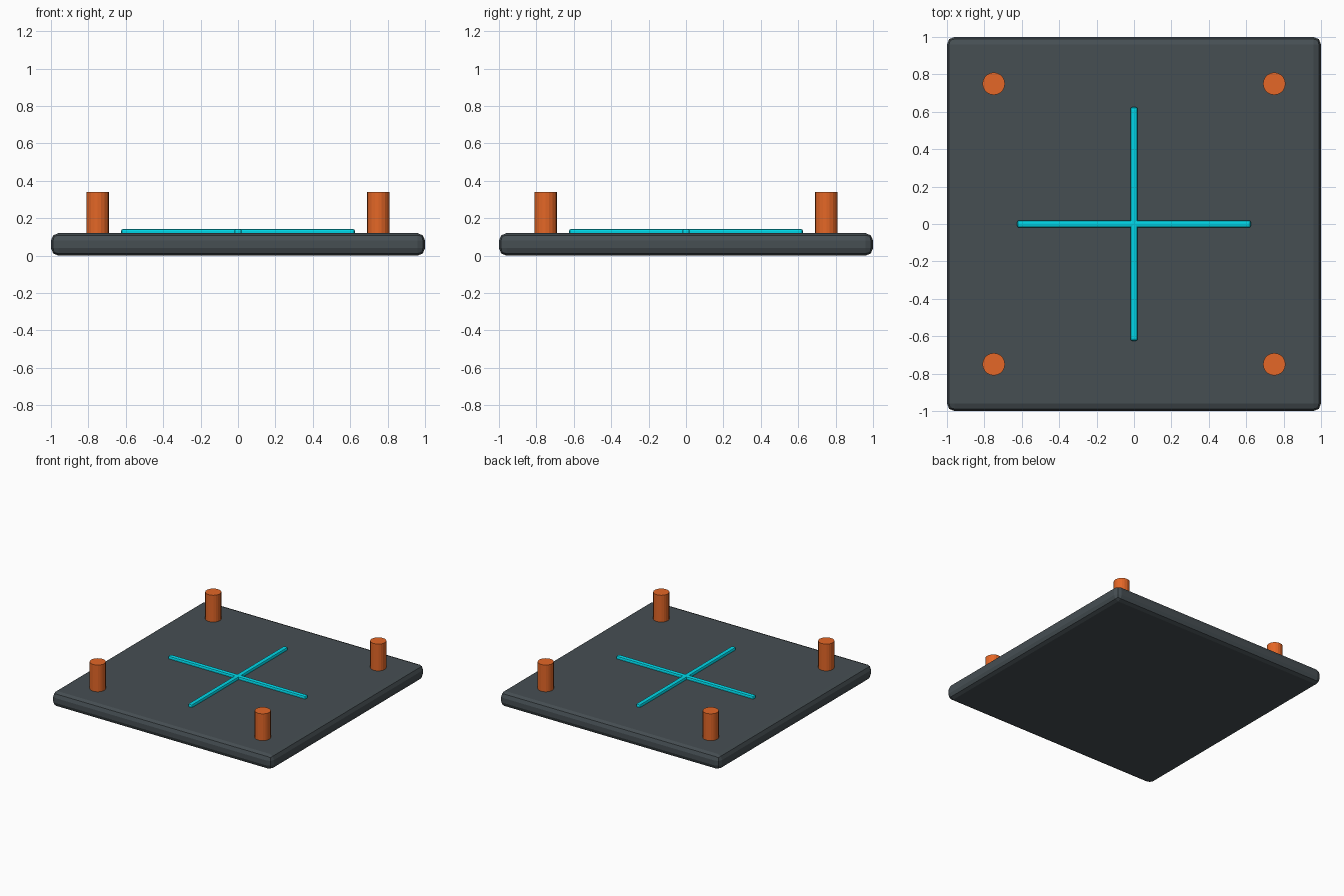
import bpy

# Remove the default cube
if "Cube" in bpy.data.objects:
    bpy.data.objects.remove(bpy.data.objects["Cube"], do_unlink=True)


def make_material(name, rgb):
    mat = bpy.data.materials.new(name)
    mat.use_nodes = True
    color = (*rgb, 1.0)
    mat.diffuse_color = color
    mat.node_tree.nodes["Principled BSDF"].inputs["Base Color"].default_value = color
    return mat


slate = make_material("slate_grey", (0.061, 0.077, 0.086))
copper = make_material("copper_orange", (0.78, 0.136, 0.02))
teal = make_material("bright_teal", (0.0, 0.7, 0.83))


def rounded_box(name, size, bottom, bevel, mat):
    """Box with its bottom at the given height and rounded edges."""
    bpy.ops.mesh.primitive_cube_add(size=1, location=(0, 0, bottom + size[2] / 2))
    obj = bpy.context.object
    obj.name = name
    obj.scale = size
    bpy.ops.object.transform_apply(location=False, rotation=False, scale=True)
    mod = obj.modifiers.new("rounded_edges", "BEVEL")
    mod.width = bevel
    mod.segments = 2
    obj.data.materials.append(mat)
    return obj


PLATE_TOP = 0.12
PIN_TOP = 0.34

# Base plate
rounded_box("base_plate", (2, 2, PLATE_TOP), 0, 0.04, slate)

# Crossed guide bars, slightly sunk into the plate
rounded_box("cross_bar_x", (1.25, 0.04, 0.04), 0.103, 0.012, teal)
rounded_box("cross_bar_y", (0.04, 1.25, 0.04), 0.103, 0.012, teal)

# Corner pins
for side, x in (("right", -0.75), ("left", 0.75)):
    for end, y in (("front", -0.75), ("back", 0.75)):
        bottom = PLATE_TOP - 0.02
        bpy.ops.mesh.primitive_cylinder_add(
            vertices=20, radius=0.06, depth=PIN_TOP - bottom,
            location=(x, y, (PIN_TOP + bottom) / 2))
        pin = bpy.context.object
        pin.name = f"{end}_{side}_pin"
        pin.data.materials.append(copper)
